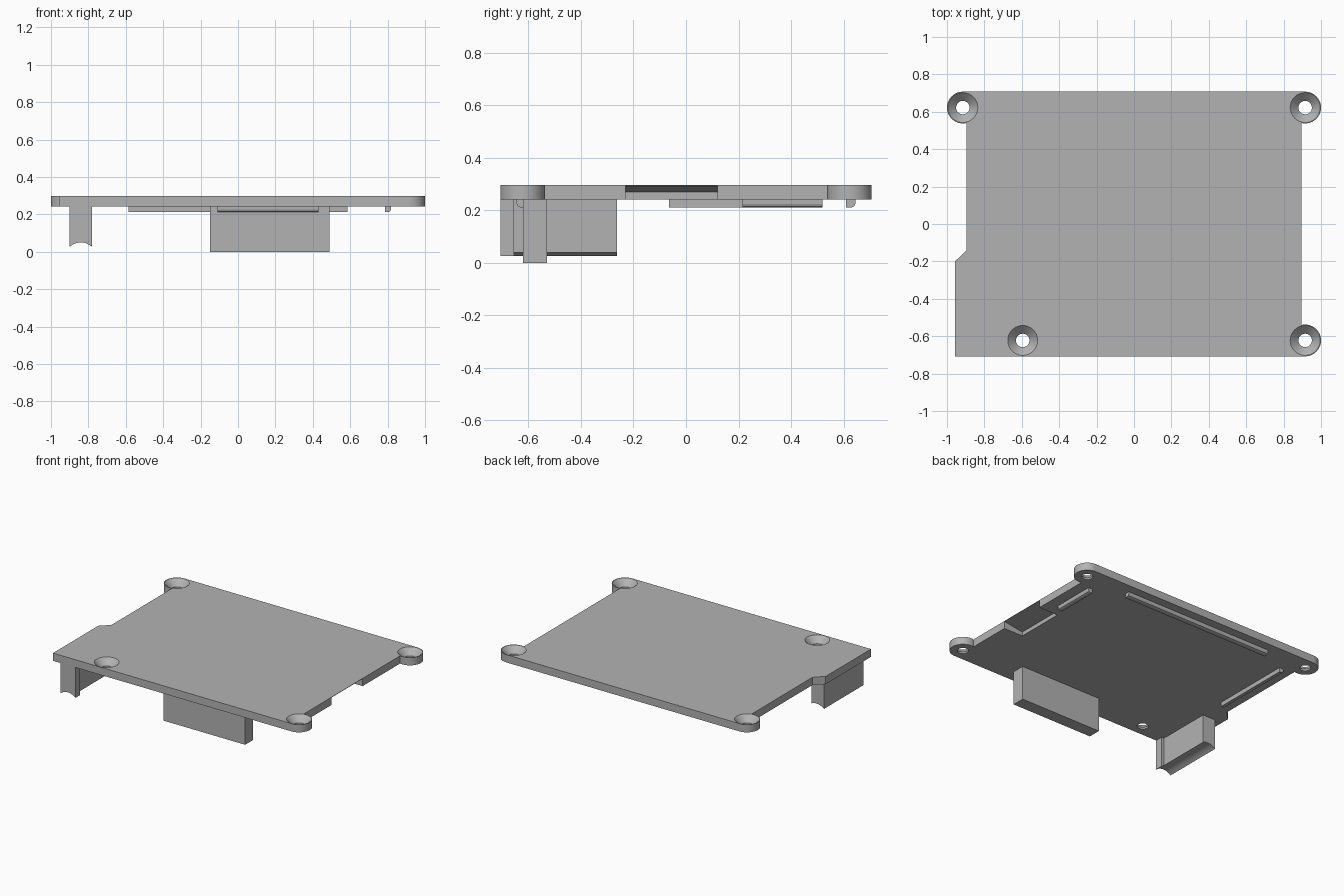
import bpy
import bmesh
from math import cos, sin, radians, degrees, acos

cube = bpy.data.objects.get("Cube")
if cube:
    bpy.data.objects.remove(cube, do_unlink=True)

grey = bpy.data.materials.new("plain grey")
grey.use_nodes = True
colour = (0.45, 0.45, 0.45, 1)
grey.diffuse_color = colour
grey.node_tree.nodes["Principled BSDF"].inputs["Base Color"].default_value = colour

TOP, UNDER = 0.297, 0.242      # plate faces
BOSS_X, BOSS_Y, BOSS_R = 0.915, 0.6225, 0.085
SIDE = 0.895                   # plate side edge
END = BOSS_Y + BOSS_R          # plate front and back edge

# How a profile (u, v) swept along w is placed in space
along_x = lambda u, v, w: (w, u, v)
along_y = lambda u, v, w: (u, w, v)
along_z = lambda u, v, w: (u, v, w)


def prism(name, profile, lo, hi, place):
    bm = bmesh.new()
    rings = [[bm.verts.new(place(u, v, w)) for u, v in profile] for w in (lo, hi)]
    bm.faces.new(rings[0])
    bm.faces.new(rings[1])
    n = len(profile)
    for i in range(n):
        j = (i + 1) % n
        bm.faces.new((rings[0][i], rings[0][j], rings[1][j], rings[1][i]))
    bmesh.ops.recalc_face_normals(bm, faces=bm.faces)
    mesh = bpy.data.meshes.new(name)
    bm.to_mesh(mesh)
    bm.free()
    mesh.materials.append(grey)
    obj = bpy.data.objects.new(name, mesh)
    bpy.context.collection.objects.link(obj)
    return obj


def lathe_cutter(x, y, rings, sides=40):
    """Solid of stacked circles given as (radius, height)."""
    bm = bmesh.new()
    loops = [[bm.verts.new((x + r * cos(radians(360 * i / sides)),
                            y + r * sin(radians(360 * i / sides)), z))
              for i in range(sides)] for r, z in rings]
    for a, b in zip(loops, loops[1:]):
        for i in range(sides):
            j = (i + 1) % sides
            bm.faces.new((a[i], a[j], b[j], b[i]))
    bm.faces.new(loops[0])
    bm.faces.new(loops[-1])
    bmesh.ops.recalc_face_normals(bm, faces=bm.faces)
    mesh = bpy.data.meshes.new("cutter")
    bm.to_mesh(mesh)
    bm.free()
    mesh.materials.append(grey)
    obj = bpy.data.objects.new("cutter", mesh)
    bpy.context.collection.objects.link(obj)
    return obj


def cut(target, cutter):
    cutter.hide_render = True
    mod = target.modifiers.new("cut", 'BOOLEAN')
    mod.operation, mod.solver, mod.object = 'DIFFERENCE', 'EXACT', cutter
    bpy.context.view_layer.objects.active = target
    bpy.ops.object.modifier_apply(modifier=mod.name)
    bpy.data.objects.remove(cutter, do_unlink=True)


def arc(x, y, start, stop, steps=26):
    angles = [radians(start + (stop - start) * i / steps) for i in range(steps + 1)]
    return [(x + BOSS_R * cos(a), y + BOSS_R * sin(a)) for a in angles]


# Plate with rounded screw ears, traced as one outline
meet = degrees(acos((SIDE - BOSS_X) / BOSS_R))
outline = [(-0.957, -END)]
outline += arc(BOSS_X, -BOSS_Y, -90, meet)
outline += arc(BOSS_X, BOSS_Y, -meet, 90)
outline += arc(-BOSS_X, BOSS_Y, 90, 180 + meet)
outline += [(-SIDE, -0.14), (-0.957, -0.2)]
plate = prism("cover_plate", outline, UNDER, TOP, along_z)

# Countersunk screw holes
for x, y in ((BOSS_X, BOSS_Y), (-BOSS_X, BOSS_Y), (BOSS_X, -BOSS_Y), (-0.595, -BOSS_Y)):
    cut(plate, lathe_cutter(x, y, [(0.036, 0.2), (0.036, 0.254), (0.08, TOP), (0.08, 0.35)]))

# Sloped relief under the side edge
relief = [(0.745, 0.2), (0.745, 0.27), (SIDE, TOP - 0.003), (0.95, TOP + 0.006), (0.95, 0.2)]
cut(plate, prism("cutter", relief, -0.23, 0.12, along_y))


# Locating ridges, rounded on the outer lower edge
def ridge(name, inner, outer, lo, hi, place):
    d = outer - inner
    profile = [(inner, UNDER + 0.004), (inner, 0.212), (inner + 0.6 * d, 0.212),
               (inner + 0.88 * d, 0.216), (outer, 0.225), (outer, UNDER + 0.004)]
    return prism(name, profile, lo, hi, place)


ridges = [
    ridge("back_ridge", 0.61, 0.645, -0.585, 0.585, along_x),
    ridge("front_ridge", -0.61, -0.645, -0.11, 0.43, along_x),
    ridge("left_ridge", 0.785, 0.817, 0.215, 0.52, along_y),
    ridge("right_ridge", -0.785, -0.817, -0.065, 0.52, along_y),
]

# Front blocking tab
prism("front_tab", [(-0.62, 0), (-0.53, 0), (-0.53, UNDER + 0.004), (-0.62, UNDER + 0.004)],
      -0.15, 0.49, along_x)


# Corner leg with a hollowed foot, slightly wider at its front end
def leg_profile(right):
    left, mid, half = -0.9, -0.84, 0.06
    steps = 14
    xs = [left + (right - left) * i / steps for i in range(steps + 1)]
    foot = [(x, 0.05 - 0.023 * ((x - mid) / half) ** 2) for x in xs]
    return foot + [(right, UNDER + 0.004), (left, UNDER + 0.004)]


legs = [prism("leg_front", leg_profile(-0.78), -END, -0.655, along_y),
        prism("leg_back", leg_profile(-0.8), -0.656, -0.262, along_y)]

# Smooth the round surfaces, keep the edges crisp
bpy.ops.object.select_all(action='DESELECT')
for obj in [plate] + legs:
    obj.select_set(True)
bpy.context.view_layer.objects.active = plate
bpy.ops.object.shade_smooth_by_angle(angle=radians(25))
